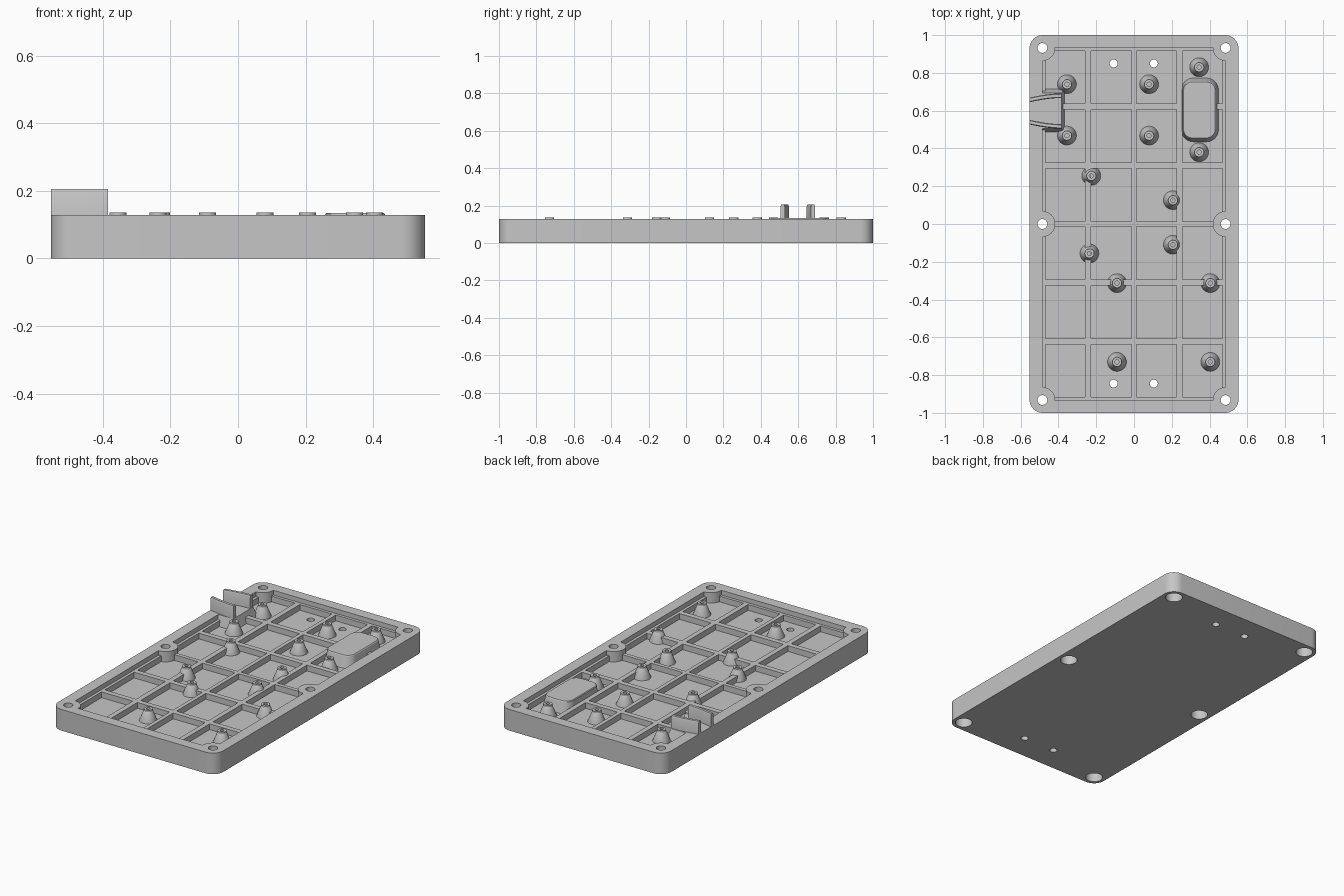
import bpy, bmesh, math

if "Cube" in bpy.data.objects:
    bpy.data.objects.remove(bpy.data.objects["Cube"])

grey = bpy.data.materials.new("plain_grey")
grey.diffuse_color = (0.565, 0.565, 0.565, 1)
grey.use_nodes = True
grey.node_tree.nodes["Principled BSDF"].inputs["Base Color"].default_value = grey.diffuse_color

FLOOR, RIB, RIM, POST = 0.065, 0.1, 0.128, 0.136


def finish(name, bm):
    bmesh.ops.recalc_face_normals(bm, faces=bm.faces[:])
    me = bpy.data.meshes.new(name)
    bm.to_mesh(me)
    bm.free()
    me.materials.append(grey)
    ob = bpy.data.objects.new(name, me)
    bpy.context.collection.objects.link(ob)
    return ob


def loft(bm, rings):
    """Closed solid through a stack of rings of equal length."""
    vs = [[bm.verts.new(p) for p in r] for r in rings]
    n = len(vs[0])
    for a, b in zip(vs, vs[1:]):
        for i in range(n):
            bm.faces.new((a[i], a[(i + 1) % n], b[(i + 1) % n], b[i]))
    bm.faces.new(vs[0][::-1])
    bm.faces.new(vs[-1])


def rect(x0, x1, y0, y1, z):
    return [(x0, y0, z), (x1, y0, z), (x1, y1, z), (x0, y1, z)]


def rounded(x0, x1, y0, y1, r, z, seg=10):
    pts = []
    for k, (cx, cy) in enumerate([(x1 - r, y1 - r), (x0 + r, y1 - r),
                                  (x0 + r, y0 + r), (x1 - r, y0 + r)]):
        for i in range(seg + 1):
            a = math.pi / 2 * (k + i / seg)
            pts.append((cx + r * math.cos(a), cy + r * math.sin(a), z))
    return pts


def lathe(bm, x, y, profile, seg=32):
    loft(bm, [[(x + r * math.cos(2 * math.pi * i / seg),
                y + r * math.sin(2 * math.pi * i / seg), z) for i in range(seg)]
              for r, z in profile])


def cut(ob, tool):
    mod = ob.modifiers.new("cut", 'BOOLEAN')
    mod.operation, mod.solver, mod.object = 'DIFFERENCE', 'EXACT', tool
    bpy.context.view_layer.objects.active = ob
    bpy.ops.object.modifier_apply(modifier=mod.name)


def smooth(ob):
    bpy.ops.object.select_all(action='DESELECT')
    ob.select_set(True)
    bpy.context.view_layer.objects.active = ob
    bpy.ops.object.shade_smooth_by_angle(angle=math.radians(30))


# tray body
bm = bmesh.new()
loft(bm, [rounded(-0.553, 0.553, -1, 1, 0.07, z) for z in (0, RIM)])
tray = finish("tray", bm)

# cavity above the ribs
bm = bmesh.new()
loft(bm, [rounded(-0.485, 0.485, -0.935, 0.935, 0.01, z, 2) for z in (RIB, 0.2)])
cavity = finish("cavity_cutter", bm)

# grid of pockets between the ribs
xs = [(-0.468, -0.259), (-0.228, -0.012), (0.012, 0.226), (0.256, 0.468)]
ys = [(-0.917, -0.637), (-0.605, -0.325), (-0.293, -0.012),
      (0.012, 0.294), (0.326, 0.606), (0.638, 0.917)]
bm = bmesh.new()
for x0, x1 in xs:
    for y0, y1 in ys:
        loft(bm, [rect(x0, x1, y0, y1, z) for z in (FLOOR, RIB + 0.01)])
pockets = finish("pocket_cutter", bm)

# screw bosses stay solid inside the cavity
screws = [(sx * 0.485, y) for sx in (-1, 1) for y in (-0.932, 0, 0.932)]
bm = bmesh.new()
for x, y in screws:
    lathe(bm, x, y, [(0.068, 0.01), (0.068, 0.3)], 48)
bosses = finish("boss_cutter", bm)
for c in (cavity, pockets):
    cut(c, bosses)

# counterbored screw holes and small floor holes
bm = bmesh.new()
for x, y in screws:
    lathe(bm, x, y, [(0.048, -0.05), (0.048, 0.065), (0.026, 0.065), (0.026, 0.3)])
for x in (-0.108, 0.105):
    for y in (-0.845, 0.85):
        lathe(bm, x, y, [(0.021, -0.05), (0.021, 0.085)])
holes = finish("hole_cutter", bm)

for c in (cavity, pockets, holes):
    cut(tray, c)
for c in (cavity, pockets, holes, bosses):
    bpy.data.objects.remove(c)
smooth(tray)

# conical standoffs with blind screw holes
posts = [(-0.355, 0.74), (-0.355, 0.468), (0.08, 0.74), (0.08, 0.468),
         (0.345, 0.83), (0.345, 0.38), (-0.226, 0.255), (0.206, 0.126),
         (-0.236, -0.156), (0.206, -0.11), (-0.09, -0.313), (0.404, -0.313),
         (-0.09, -0.73), (0.404, -0.73)]
for x, y in posts:
    bm = bmesh.new()
    lathe(bm, x, y, [(0.05, FLOOR - 0.005), (0.05, FLOOR), (0.027, 0.122), (0.025, 0.125),
                     (0.025, POST), (0.011, POST), (0.011, 0.09)])
    smooth(finish("standoff", bm))

# rounded raised pad with drafted sides
bm = bmesh.new()
loft(bm, [rounded(0.25, 0.448, 0.434, 0.774, 0.065, FLOOR - 0.005),
          rounded(0.258, 0.434, 0.452, 0.756, 0.05, 0.131),
          rounded(0.262, 0.43, 0.456, 0.752, 0.046, 0.135)])
smooth(finish("raised_pad", bm))

# drafted block under the cable guide
bm = bmesh.new()
loft(bm, [rect(-0.49, -0.366, 0.487, 0.717, FLOOR - 0.005),
          rect(-0.49, -0.384, 0.505, 0.694, RIM)])
finish("guide_block", bm)

# pair of thin curved upright guide plates, mirrored about the cable line
N = 8
for s in (-1, 1):
    plan = []
    for i in range(N + 1):
        t = i / N
        plan.append((-0.553 + 0.168 * t, 0.071 + 0.022 * math.sin(t * math.pi / 2)))

    def ring(z, inset):
        return ([(x, 0.598 + s * (d - inset), z) for x, d in plan] +
                [(x, 0.598 + s * (d - 0.024 + inset), z) for x, d in reversed(plan)])
    bm = bmesh.new()
    loft(bm, [ring(0.11, 0), ring(0.195, 0), ring(0.205, 0.004)])
    smooth(finish("guide_plate", bm))
